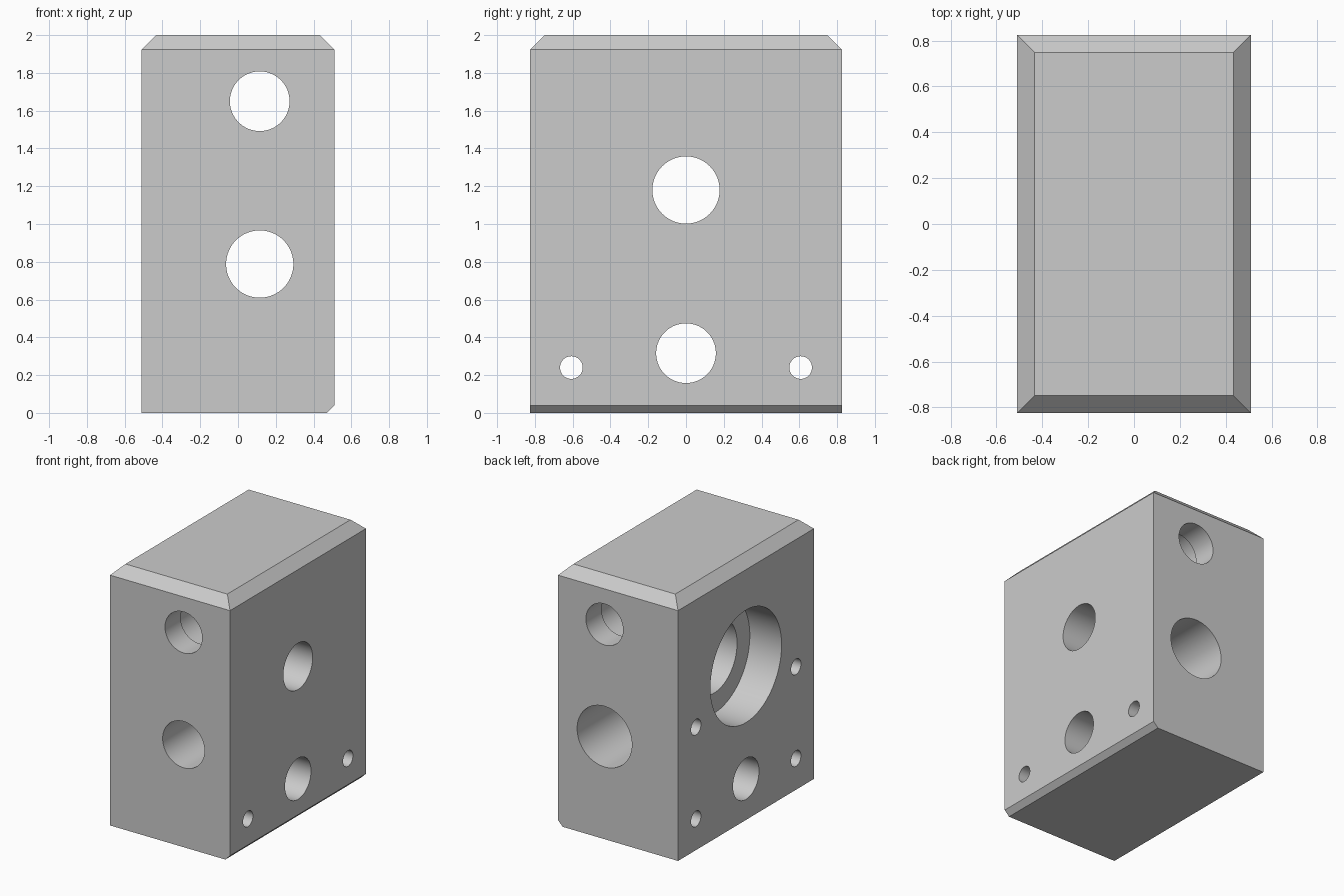
import bpy, bmesh, math
from mathutils import Matrix, Vector

cube = bpy.data.objects.get("Cube")
if cube:
    bpy.data.objects.remove(cube, do_unlink=True)

W, D, H = 0.51, 0.825, 2.0      # half width, half depth, height
TOP, FOOT = 0.077, 0.04         # chamfer sizes
OVER = 0.1                      # how far cutters poke out of the block

steel = bpy.data.materials.new("plain grey metal")
steel.use_nodes = True
grey = (0.6, 0.6, 0.6, 1)
steel.diffuse_color = grey
steel.node_tree.nodes["Principled BSDF"].inputs["Base Color"].default_value = grey


def add_object(name, bm):
    mesh = bpy.data.meshes.new(name)
    bm.to_mesh(mesh)
    bm.free()
    obj = bpy.data.objects.new(name, mesh)
    bpy.context.collection.objects.link(obj)
    mesh.materials.append(steel)
    return obj


def chamfer(bm, edges, size):
    bmesh.ops.bevel(bm, geom=edges, offset=size, offset_type='OFFSET',
                    segments=1, profile=0.5, affect='EDGES')


# Block with a chamfered top rim and one chamfered foot edge
bm = bmesh.new()
bmesh.ops.create_cube(bm, size=1, matrix=Matrix.Translation((0, 0, H / 2))
                      @ Matrix.Diagonal((2 * W, 2 * D, H, 1)))
chamfer(bm, [e for e in bm.edges if all(v.co.z > H - 0.01 for v in e.verts)], TOP)
chamfer(bm, [e for e in bm.edges
             if all(v.co.z < 0.01 and v.co.x > W - 0.01 for v in e.verts)], FOOT)
block = add_object("machined_block", bm)


def drill(axis, centre, steps, segments=96):
    """Cut a stepped round bore; steps are (start, end, radius) along the axis."""
    bm = bmesh.new()
    profile = [Vector((0, 0, steps[0][0]))]
    for start, end, radius in steps:
        profile += [Vector((radius, 0, start)), Vector((radius, 0, end))]
    profile.append(Vector((0, 0, steps[-1][1])))
    verts = [bm.verts.new(p) for p in profile]
    edges = [bm.edges.new(pair) for pair in zip(verts, verts[1:])]
    bmesh.ops.spin(bm, geom=verts + edges, cent=(0, 0, 0), axis=(0, 0, 1),
                   angle=math.tau, steps=segments)
    bmesh.ops.remove_doubles(bm, verts=bm.verts, dist=1e-5)
    turn = (Matrix.Rotation(math.pi / 2, 4, 'Y') if axis == 'X'
            else Matrix.Rotation(-math.pi / 2, 4, 'X'))
    bm.transform(Matrix.Translation(centre) @ turn)
    bmesh.ops.recalc_face_normals(bm, faces=bm.faces)
    cutter = add_object("bore_cutter", bm)
    cutter.hide_render = True
    mod = block.modifiers.new("bore", 'BOOLEAN')
    mod.operation, mod.solver, mod.object = 'DIFFERENCE', 'EXACT', cutter
    bpy.context.view_layer.objects.active = block
    bpy.ops.object.modifier_apply(modifier=mod.name)
    bpy.data.objects.remove(cutter, do_unlink=True)


# Main stepped bore across the width, and the plain bore below it
drill('X', (0, 0, 1.18), [(-W - OVER, -0.24, 0.432), (-0.24, 0.15, 0.277),
                          (0.15, W + OVER, 0.178)])
drill('X', (0, 0, 0.316), [(-W - OVER, W + OVER, 0.158)])

# Front-to-back bores: wider middle above, wider back half below
drill('Y', (0.115, 0, 1.65), [(-D - OVER, -D + 0.19, 0.158),
                              (-D + 0.19, D - 0.19, 0.17),
                              (D - 0.19, D + OVER, 0.158)])
drill('Y', (0.115, 0, 0.788), [(-D - OVER, 0.2, 0.178), (0.2, D + OVER, 0.233)])

# Bolt holes: lower pair goes through, upper pair is blind
for side in (-1, 1):
    drill('X', (0, side * 0.607, 0.24), [(-W - OVER, W + OVER, 0.06)], 48)
    drill('X', (0, side * 0.607, 0.945), [(-W - OVER, -W + 0.35, 0.06)], 48)

# Smooth bores with crisp rims
bpy.ops.object.select_all(action='DESELECT')
block.select_set(True)
bpy.context.view_layer.objects.active = block
bpy.ops.object.shade_smooth_by_angle(angle=math.radians(30))
